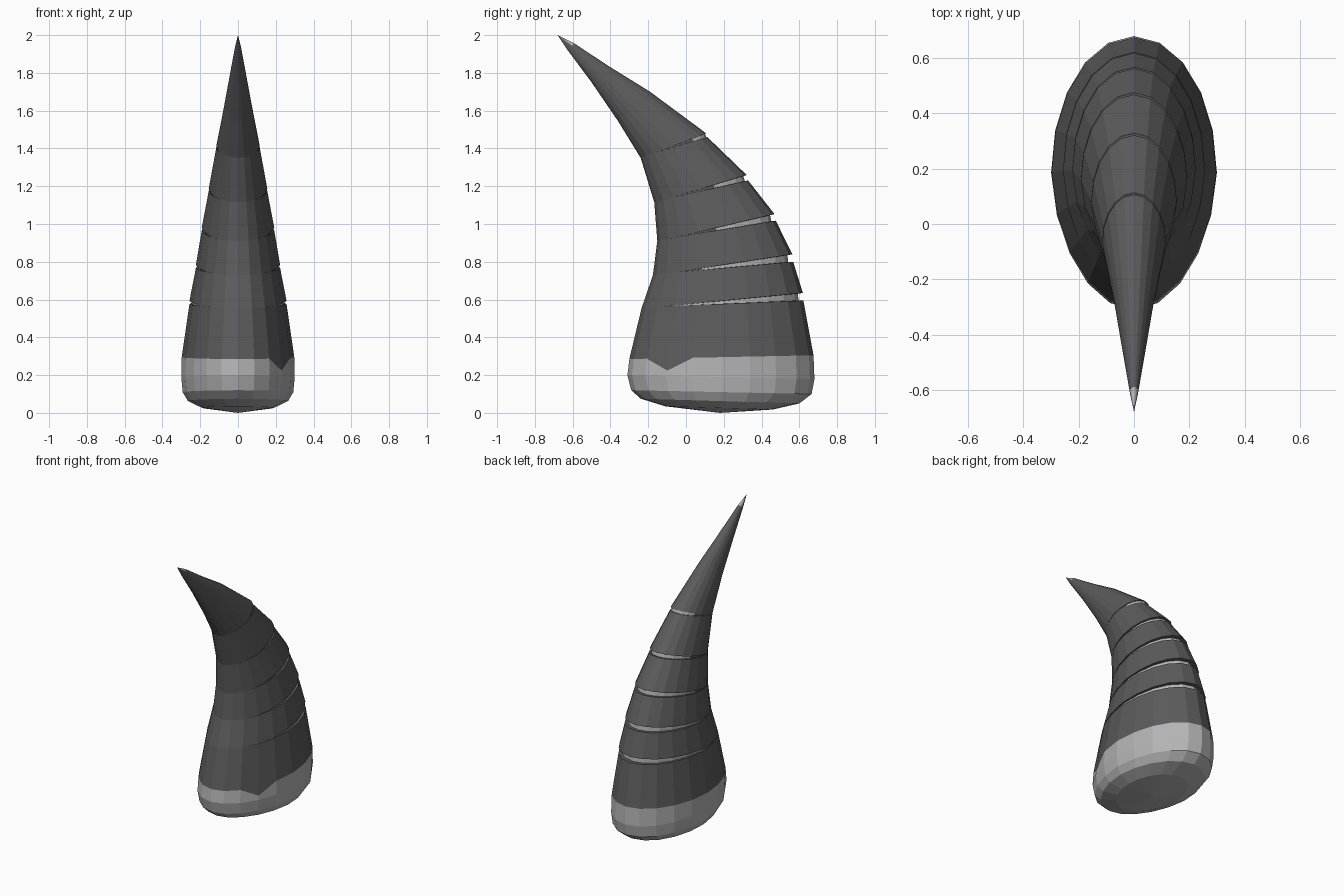
import bpy, bmesh, math
from mathutils import Vector

if "Cube" in bpy.data.objects:
    bpy.data.objects.remove(bpy.data.objects["Cube"])

SIDES = 20


def material(name, v):
    m = bpy.data.materials.new(name)
    m.diffuse_color = (*v, 1)
    m.use_nodes = True
    m.node_tree.nodes["Principled BSDF"].inputs["Base Color"].default_value = m.diffuse_color
    return m


mesh = bpy.data.meshes.new("horn")
horn = bpy.data.objects.new("horn", mesh)
bpy.context.collection.objects.link(horn)
mesh.materials.append(material("dark grey", (0.105, 0.105, 0.105)))
mesh.materials.append(material("light grey", (0.46, 0.46, 0.47)))
bm = bmesh.new()


def ring(front, back, half, push=0, inset=0, start=0.15):
    """Tilted oval from front edge to back edge; push/inset grow toward the back."""
    f, b = Vector((0, *front)), Vector((0, *back))
    mid, arm = (f + b) / 2, (b - f) / 2
    axis = Vector((0, -arm.z, arm.y)).normalized()
    verts = []
    for i in range(SIDES):
        a = 2 * math.pi * i / SIDES
        c, s = math.cos(a), math.sin(a)
        egg = half * (1 + 0.07 * min(c, 0))
        r = arm * c + Vector((egg * s, 0, 0))
        g = max(0, ((1 + c) / 2 - start) / (1 - start))
        r -= r.normalized() * inset * g
        verts.append(bm.verts.new(mid + r + axis * push * g))
    return verts


def bridge(lo, hi, light=None):
    for i in range(SIDES):
        j = (i + 1) % SIDES
        face = bm.faces.new((lo[j], lo[i], hi[i], hi[j]))
        t = (1 + math.cos(2 * math.pi * (i + 0.5) / SIDES)) / 2
        face.material_index = int(light is not None and t > light)


def fan(verts, point, light, flip):
    p = bm.verts.new((0, *point))
    for i in range(SIDES):
        j = (i + 1) % SIDES
        order = (verts[i], verts[j], p) if flip else (verts[j], verts[i], p)
        face = bm.faces.new(order)
        t = (1 + math.cos(2 * math.pi * (i + 0.5) / SIDES)) / 2
        face.material_index = int(t > light)


# pale rounded root
root = [((-0.11, 0.035), (0.46, 0.018), 0.19), ((-0.24, 0.075), (0.60, 0.05), 0.265),
        ((-0.29, 0.12), (0.665, 0.10), 0.293), ((-0.31, 0.20), (0.68, 0.18), 0.30),
        ((-0.30, 0.285), (0.675, 0.305), 0.298)]
last = None
for r in root:
    cur = ring(*r)
    if last:
        bridge(last, cur, -1)
    else:
        fan(cur, (0.18, 0.0), -1, True)
    last = cur
last[SIDES // 2 - 3].co.z -= 0.065   # chip in the colour edge

# dark body: front, back, half width, groove width, depth, pale limit
body = [((-0.235, 0.555), (0.62, 0.615), 0.257, 0.040, 0.026, 0.25),
        ((-0.175, 0.73), (0.565, 0.82), 0.223, 0.040, 0.026, 0.3),
        ((-0.152, 0.91), (0.472, 1.035), 0.192, 0.036, 0.024, 0.5),
        ((-0.168, 1.115), (0.325, 1.245), 0.155, 0.030, 0.018, 0.68),
        ((-0.24, 1.35), (0.11, 1.47), 0.115, 0.022, 0.006, 0.85),
        ((-0.36, 1.545), (-0.19, 1.70), 0.073, 0, 0, 0),
        ((-0.50, 1.75), (-0.40, 1.83), 0.043, 0, 0, 0),
        ((-0.63, 1.925), (-0.59, 1.955), 0.015, 0, 0, 0)]
for f, b, half, width, depth, pale in body:
    if width:
        h = width / 2
        steps = [(-h, 0, None), (-h * 0.9, depth, None), (h * 0.9, depth, pale), (h, 0, None)]
    else:
        steps = [(0, 0, None)]
    for push, inset, light in steps:
        cur = ring(f, b, half, push, inset)
        bridge(last, cur, light)
        last = cur

# pale worn tip
fan(last, (-0.68, 2.0), 0.6, False)

bmesh.ops.remove_doubles(bm, verts=bm.verts, dist=0.0008)
bmesh.ops.recalc_face_normals(bm, faces=bm.faces)
bm.to_mesh(mesh)
bm.free()
